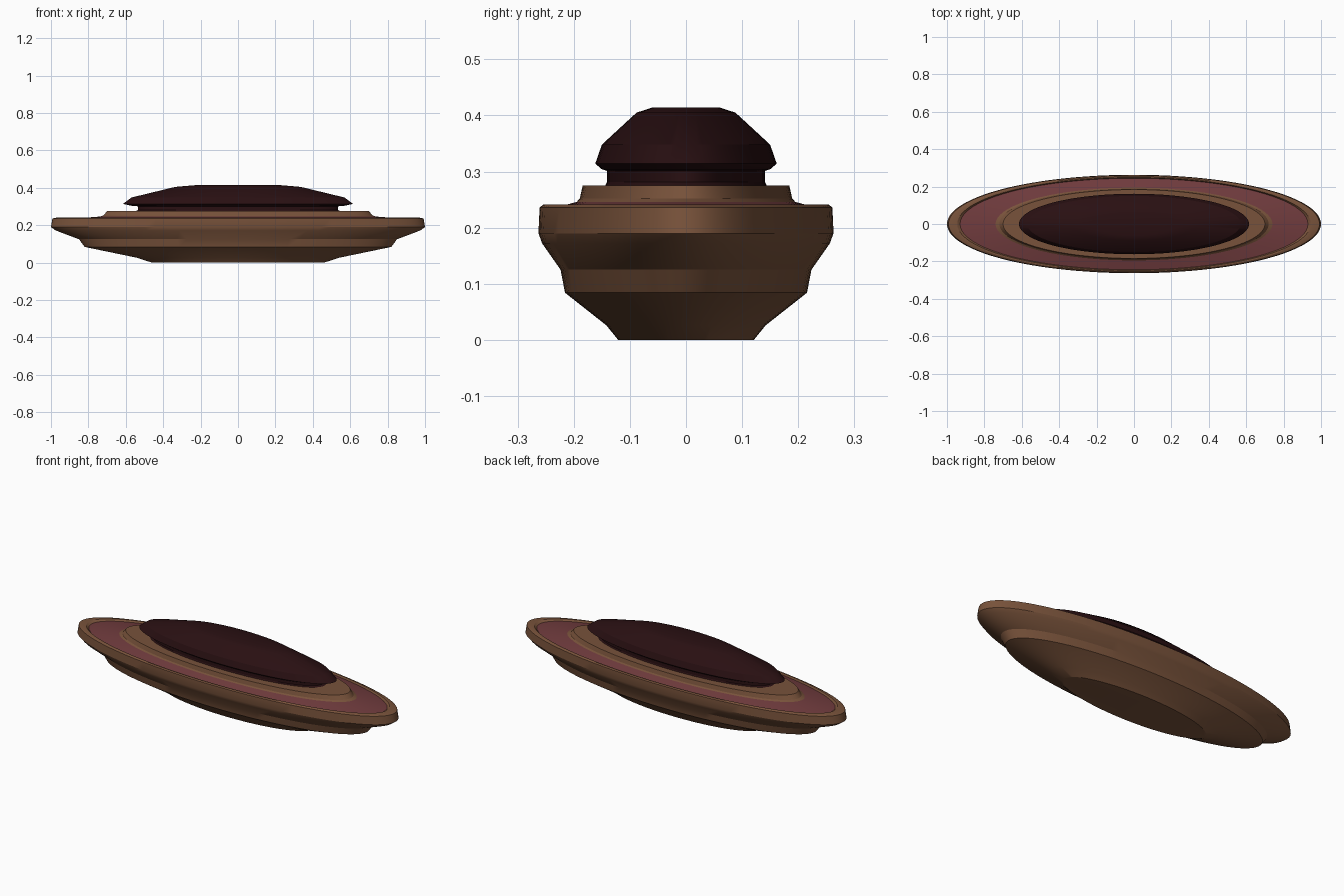
import bpy, bmesh, math

if "Cube" in bpy.data.objects:
    bpy.data.objects.remove(bpy.data.objects["Cube"])

SEG = 96
RATIO = 0.263  # depth / width of every oval ring


def material(name, rgb):
    m = bpy.data.materials.new(name)
    m.diffuse_color = (*rgb, 1)
    m.use_nodes = True
    m.node_tree.nodes["Principled BSDF"].inputs["Base Color"].default_value = m.diffuse_color
    return m


brown = material("warm brown", (0.188, 0.085, 0.043))
rose = material("dusty rose", (0.165, 0.045, 0.048))
maroon = material("dark maroon", (0.022, 0.005, 0.006))


def oval_turning(name, profile, mat, cap_bottom=False, cap_top=False):
    """Turn a (half width, height) profile into an oval body."""
    bm = bmesh.new()
    rings = []
    for r, z in profile:
        rings.append([bm.verts.new((r * math.cos(a), RATIO * r * math.sin(a), z))
                      for a in (2 * math.pi * i / SEG for i in range(SEG))])
    for lo, hi in zip(rings, rings[1:]):
        for i in range(SEG):
            j = (i + 1) % SEG
            bm.faces.new((lo[i], lo[j], hi[j], hi[i]))
    if cap_bottom:
        bm.faces.new(rings[0][::-1])
    if cap_top:
        bm.faces.new(rings[-1])
    me = bpy.data.meshes.new(name)
    bm.to_mesh(me)
    bm.free()
    me.materials.append(mat)
    ob = bpy.data.objects.new(name, me)
    bpy.context.collection.objects.link(ob)
    bpy.ops.object.select_all(action='DESELECT')
    ob.select_set(True)
    bpy.context.view_layer.objects.active = ob
    bpy.ops.object.shade_smooth_by_angle(angle=math.radians(25))
    return ob


# stepped hull with rolled rim
oval_turning("lower_body", [
    (0.46, 0.0), (0.54, 0.026), (0.82, 0.084), (0.85, 0.125),
    (0.975, 0.172), (1.0, 0.190), (0.992, 0.236), (0.967, 0.241),
    (0.945, 0.241), (0.93, 0.232)], brown, cap_bottom=True)

# coloured inlay ring between the rim and the raised step
oval_turning("deck_inlay", [(0.93, 0.232), (0.74, 0.246)], rose)

# raised step carrying the top
oval_turning("raised_step", [
    (0.74, 0.246), (0.72, 0.252), (0.70, 0.275), (0.54, 0.275)], brown)

# dark domed top on a narrow neck
oval_turning("domed_top", [
    (0.55, 0.274), (0.535, 0.281), (0.535, 0.301), (0.57, 0.304),
    (0.615, 0.314), (0.57, 0.348), (0.335, 0.405), (0.23, 0.414)],
    maroon, cap_top=True)
